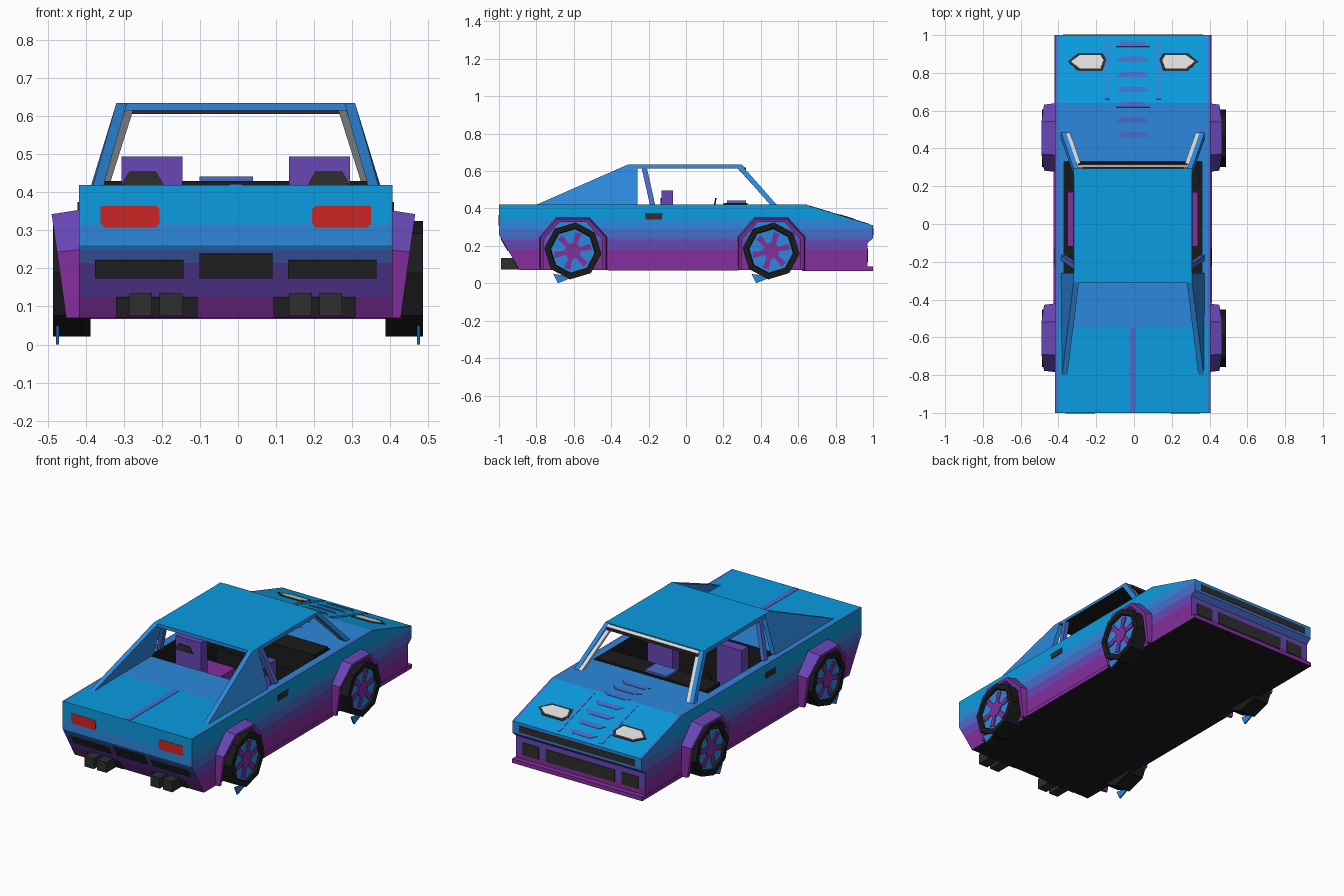
import bpy, bmesh, math
from mathutils import Vector

if "Cube" in bpy.data.objects:
    bpy.data.objects.remove(bpy.data.objects["Cube"])

COLOURS = {
    "cyan": 0x0A9CE0, "blue": 0x2C88DC, "indigo": 0x4A6CCA, "violet": 0x6846B4,
    "purple": 0x842E9E, "black": 0x1A1A1A, "charcoal": 0x2E2E2E,
    "white": 0xDCDCDC, "red": 0xCC2424,
}


def linear(v):
    v /= 255
    return v / 12.92 if v <= 0.04045 else ((v + 0.055) / 1.055) ** 2.4


MATS = {}
for key, h in COLOURS.items():
    m = bpy.data.materials.new(key)
    m.diffuse_color = (linear(h >> 16), linear(h >> 8 & 255), linear(h & 255), 1)
    m.use_nodes = True
    m.node_tree.nodes["Principled BSDF"].inputs["Base Color"].default_value = m.diffuse_color
    MATS[key] = m

CX = -0.006  # body sits slightly off centre


def finish(name, bm, rule, dx=CX):
    """Turn bm into an object; rule is a colour name or a function face -> colour name."""
    bmesh.ops.recalc_face_normals(bm, faces=bm.faces)
    me = bpy.data.meshes.new(name)
    used = []
    for f in bm.faces:
        key = rule(f) if callable(rule) else rule
        if key not in used:
            used.append(key)
            me.materials.append(MATS[key])
        f.material_index = used.index(key)
    bm.to_mesh(me)
    bm.free()
    ob = bpy.data.objects.new(name, me)
    ob.location.x = dx
    bpy.context.collection.objects.link(ob)


def hull(name, pts, rule, mirror=False, dx=CX):
    bm = bmesh.new()
    for s in ((1, -1) if mirror else (1,)):
        vs = [bm.verts.new((s * p[0], p[1], p[2])) for p in pts]
        r = bmesh.ops.convex_hull(bm, input=vs)
        junk = {v for v in r["geom_interior"] + r["geom_unused"] if isinstance(v, bmesh.types.BMVert)}
        bmesh.ops.delete(bm, geom=list(junk), context="VERTS")
    bmesh.ops.dissolve_limit(bm, angle_limit=0.01, verts=bm.verts, edges=bm.edges)
    finish(name, bm, rule, dx)


def box(name, x, y, z, rule, mirror=False):
    hull(name, [(a, b, c) for a in x for b in y for c in z], rule, mirror)


def plate(name, pts, rule, mirror=False, t=0.004, dx=CX):
    """Thin convex plate lying on the plane of pts."""
    p = [Vector(q) for q in pts]
    n = (p[1] - p[0]).cross(p[2] - p[0]).normalized() * t
    hull(name, [q + n for q in p] + [q - n for q in p], rule, mirror, dx)


def loft(bm, rings):
    rows = [[bm.verts.new(p) for p in r] for r in rings]
    n = len(rows[0])
    for a, b in zip(rows, rows[1:]):
        for i in range(n):
            bm.faces.new((a[i], a[(i + 1) % n], b[(i + 1) % n], b[i]))
    bm.faces.new(rows[0][::-1])
    bm.faces.new(rows[-1])


SIDE_BANDS = (.34, .29, .235, .18)  # lower limits of cyan, blue, indigo, violet
END_BANDS = (.32, .25, .215, .125)


def band(z, limits):
    for limit, key in zip(limits, ("cyan", "blue", "indigo", "violet")):
        if z > limit:
            return key
    return "purple"


# Body: extruded side profile, sliced into colour bands, with a cabin pit
W = 0.412
PIT_X, PIT_Y0, PIT_Y1, PIT_Z = 0.365, -0.28, 0.33, 0.15
profile = [(-.89, .07), (.97, .07), (.97, .215), (1, .24), (1, .31), (.64, .42), (-1, .42), (-1, .26)]
bm = bmesh.new()
loft(bm, [[(x, y, z) for y, z in profile] for x in (-W, W)])
cuts = [((0, 0, z), (0, 0, 1)) for z in SIDE_BANDS + END_BANDS]
cuts += [((0, y, 0), (0, 1, 0)) for y in (-.55, PIT_Y0, PIT_Y1)]
cuts += [((x, 0, 0), (1, 0, 0)) for x in (-.398, -PIT_X, PIT_X, .398)]
for co, no in cuts:
    bmesh.ops.bisect_plane(bm, geom=bm.verts[:] + bm.edges[:] + bm.faces[:], plane_co=co, plane_no=no)


def in_pit(c):
    return abs(c.x) < PIT_X + .002 and PIT_Y0 - .002 < c.y < PIT_Y1 + .002 and c.z > PIT_Z - .01


hole = [f for f in bm.faces if in_pit(f.calc_center_median())]
bmesh.ops.delete(bm, geom=hole, context="FACES")
rim = [e for e in bm.edges if e.is_boundary]
down = bmesh.ops.extrude_edge_only(bm, edges=rim)["geom"]
for v in down:
    if isinstance(v, bmesh.types.BMVert):
        v.co.z = PIT_Z
bmesh.ops.edgeloop_fill(bm, edges=[e for e in down if isinstance(e, bmesh.types.BMEdge)])


def body_rule(f):
    c = f.calc_center_median()
    if in_pit(c) or (abs(f.normal.z) > .9 and c.z < .1):
        return "black"
    if f.normal.z > .8:
        if abs(c.x) > .398:
            return "indigo"
        return "cyan" if c.y < -.55 or c.y > .64 else "blue"
    return band(c.z, END_BANDS if abs(f.normal.y) > .5 else SIDE_BANDS)


finish("body", bm, body_rule)


# Skirts and front lip, black underneath
def under(f):
    return "black" if f.normal.z < -.5 else "purple"


box("side_skirt", (.39, .42), (-.42, .28), (.068, .09), under, True)
box("front_lip", (-.415, .415), (.62, 1), (.067, .09), under)

# Roof, rear sails and pillars
hull("roof", [(s * x, y, z) for s in (1, -1) for x, z in ((.312, .635), (.316, .615)) for y in (-.31, .295)],
     lambda f: "cyan" if f.normal.z > .5 else "black" if f.normal.z < -.5 else "blue")
sail = [(.314, -.31, .635), (.314, -.26, .635), (.38, -.26, .42), (.375, -.8, .42)]
hull("rear_sail", sail + [(x - .028, y, z) for x, y, z in sail], "blue", True)


def pillar(name, top, bottom, wx, wy, rule):
    hull(name, [(x - a, y - b, z) for x, y, z in (top, bottom) for a in (0, wx) for b in (0, wy)], rule, True)


pillar("windscreen_pillar", (.314, .295, .635), (.38, .485, .42), .026, .035, "blue")
pillar("windscreen_trim", (.288, .293, .628), (.354, .483, .42), .022, .03, "white")
pillar("door_pillar", (.314, -.21, .62), (.38, -.165, .42), .025, .028, "indigo")
box("windscreen_header", (-.29, .29), (.295, .32), (.606, .62), "charcoal")
plate("header_trim", [(-.29, .318, .61), (.29, .318, .61), (.29, .3, .632), (-.29, .3, .632)], "white", t=.002)

# Interior
box("dashboard", (-.35, .35), (.2, .328), (.3, .43), "black")
box("dashboard_hood", (-.095, .045), (.22, .32), (.42, .442), "indigo")
box("seat_cushion", (.13, .345), (-.12, .17), (.15, .24), "purple", True)
box("seat_back", (.14, .3), (-.13, -.07), (.2, .495), "violet", True)
plate("seat_back_panel", [(.19, -.132, .42), (.3, -.132, .42), (.28, -.132, .455), (.21, -.132, .455)],
      "charcoal", True)
ring = [math.tau * i / 8 for i in range(8)]
plate("steering_wheel", [(-.21 + .06 * math.cos(a), .15 + .01 * math.sin(a), .4 + .055 * math.sin(a))
                         for a in ring], "black")


# Tail: lights, vents and exhausts
def tail(x0, x1, z0, z1):
    return [(x, -1 + max(0, .26 - z) * .11 / .19, z) for x, z in ((x0, z0), (x1, z0), (x1, z1), (x0, z1))]


lamp = [(.2, .32), (.21, .308), (.345, .308), (.356, .32), (.356, .365), (.21, .365), (.2, .355)]
plate("tail_light", [(x, -.998, z) for x, z in lamp], "red", True)
plate("tail_vent_centre", tail(-.095, .097, .175, .24), "charcoal")
plate("tail_vent_side", tail(.137, .37, .175, .222), "charcoal", True)
plate("exhaust_surround", tail(.1, .315, .073, .125), "charcoal", True)
for i, x in enumerate((.14, .22)):
    box(f"exhaust_{i + 1}", (x, x + .06), (-.99, -.87), (.075, .135), "charcoal", True)


# Nose grilles
def nose(x0, x1, y, z0, z1):
    return [(x0, y, z0), (x1, y, z0), (x1, y, z1), (x0, y, z1)]


plate("upper_grille", nose(-.37, .37, .998, .255, .293), "charcoal")
plate("lower_grille", nose(-.22, .22, .97, .115, .185), "charcoal")
plate("side_grille", nose(.265, .37, .97, .115, .185), "charcoal", True)


# Bonnet details follow the sloped surface
def bonnet(pts):
    return [(x, y, .42 - max(0, y - .64) * .11 / .36) for x, y in pts]


eye = [(.345, .86), (.29, .905), (.16, .905), (.14, .87), (.16, .81), (.29, .81)]
plate("headlight_rim", bonnet(eye), "charcoal", True, .003)
plate("headlight", bonnet([(.235 + (x - .235) * .84, .857 + (y - .857) * .75) for x, y in eye]),
      "white", True, .0045)
for i in range(7):
    y = .47 + i * .08
    plate(f"bonnet_louvre_{i + 1}", bonnet([(-.09, y - .012), (.09, y - .012), (.06, y + .016), (-.06, y + .016)]),
          "indigo", t=.002)
plate("bonnet_stripe", bonnet([(.125, .66), (.148, .66), (.148, .98), (.125, .98)]), "blue", True, .002)
plate("boot_stripe", [(-.016, -.998, .42), (.016, -.998, .42), (.016, -.55, .42), (-.016, -.55, .42)],
      "indigo", t=.002)

# Door handles
plate("door_handle", [(W, -.215, .342), (W, -.13, .342), (W, -.125, .375), (W, -.22, .375)], "charcoal", True)

# Wheels and flared arches
O = [(-.18, .07), (-.18, .25), (-.09, .355), (.09, .355), (.185, .25), (.185, .07)]
P = [(-.172, .07), (-.172, .243), (-.084, .343), (.084, .343), (.177, .243), (.177, .07)]
Q = [(-.158, .07), (-.155, .235), (-.072, .327), (.072, .327), (.155, .235), (.158, .07)]
WZ, R = .173, .153


def wheel_rule(f):
    return "blue" if len(f.verts) == 8 and abs(f.calc_center_median().x) > .45 else "black"


def arch_rule(f):
    return "violet" if abs(f.normal.x) < .5 and f.calc_center_median().z > .28 else "purple"


for end, wy in (("front", .455), ("rear", -.605)):
    bm_arch, bm_wheel = bmesh.new(), bmesh.new()
    for s in (1, -1):
        flare = lambda z: s * (.44 + (z - .07) * .14)
        loft(bm_arch, [[(s * .4, wy + o[0], o[1]), (flare(p[1]), wy + p[0], p[1]),
                        (flare(q[1]), wy + q[0], q[1]), (s * .4, wy + q[0], q[1])]
                       for o, p, q in zip(O, P, Q)])
        loft(bm_wheel, [[(s * x, wy + r * math.sin(a + .1), WZ + r * math.cos(a + .1)) for a in ring]
                        for x, r in ((.388, R), (.487, R), (.487, .122), (.474, .118))])
    finish(f"{end}_wheel_arch", bm_arch, arch_rule, -.012)
    finish(f"{end}_wheel", bm_wheel, wheel_rule, 0)
    plate(f"{end}_wheel_hub", [(.476, wy + .045 * math.sin(a), WZ + .045 * math.cos(a)) for a in ring],
          "purple", True, dx=0)
    for i in range(6):
        a = math.tau * i / 6 + .3
        d, n = Vector((0, math.sin(a), math.cos(a))), Vector((0, math.cos(a), -math.sin(a)))
        c = Vector((.476, wy, WZ))
        plate(f"{end}_wheel_spoke_{i + 1}", [c + d * .04 + n * .011, c + d * .1 + n * .017,
                                             c + d * .1 - n * .017, c + d * .04 - n * .011],
              "purple", True, .003, 0)
    # Pointed plate corner showing below the tyre
    plate(f"{end}_wheel_tab", [(.475, wy - .105, .05), (.475, wy - .08, 0), (.475, wy + .005, .035)],
          "blue", True, dx=0)
